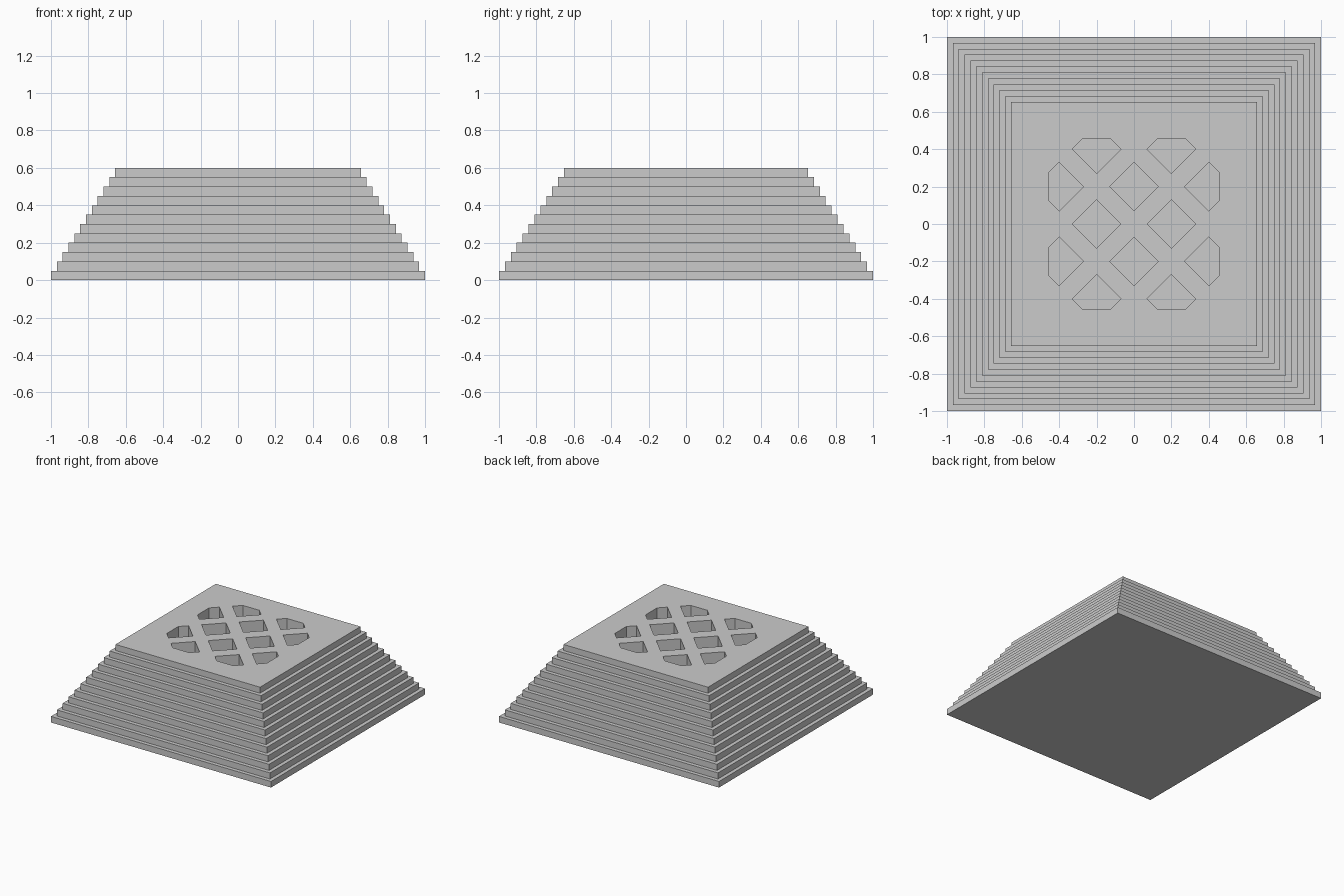
import bpy, bmesh

if "Cube" in bpy.data.objects:
    bpy.data.objects.remove(bpy.data.objects["Cube"])

STEPS, RISE = 12, 0.05
TOP_X, TOP_Y = 0.657, 0.652
PITCH, R, LIMIT, DEPTH = 0.2, 0.13, 0.455, 0.1


def make_object(name, bm):
    bmesh.ops.recalc_face_normals(bm, faces=bm.faces)
    mesh = bpy.data.meshes.new(name)
    bm.to_mesh(mesh)
    bm.free()
    obj = bpy.data.objects.new(name, mesh)
    bpy.context.collection.objects.link(obj)
    return obj


def loft(bm, rings):
    """Closed solid through a stack of matching vertex rings."""
    rings = [[bm.verts.new(p) for p in ring] for ring in rings]
    n = len(rings[0])
    for a, b in zip(rings, rings[1:]):
        for i in range(n):
            j = (i + 1) % n
            bm.faces.new((a[i], a[j], b[j], b[i]))
    bm.faces.new(rings[0][::-1])
    bm.faces.new(rings[-1])


# Terraced pyramid body
rings = []
for s in range(STEPS):
    t = s / (STEPS - 1)
    x, y = 1 - (1 - TOP_X) * t, 1 - (1 - TOP_Y) * t
    for z in (s * RISE, (s + 1) * RISE):
        rings.append([(-x, -y, z), (x, -y, z), (x, y, z), (-x, y, z)])
bm = bmesh.new()
loft(bm, rings)
body = make_object("stepped_base", bm)


# Diamond openings, with the outer ones truncated by a square boundary
def opening(cx, cy):
    pts = [(cx + R, cy), (cx, cy + R), (cx - R, cy), (cx, cy - R)]
    out = []
    for i, p in enumerate(pts):
        if max(abs(p[0]), abs(p[1])) <= LIMIT:
            out.append(p)
            continue
        # replace a point past the boundary by two points on it
        axis = 0 if abs(p[0]) > LIMIT else 1
        edge = LIMIT if p[axis] > 0 else -LIMIT
        for q in (pts[i - 1], pts[(i + 1) % 4]):
            k = (edge - q[axis]) / (p[axis] - q[axis])
            out.append(tuple(q[a] + (p[a] - q[a]) * k for a in (0, 1)))
    return out


bm = bmesh.new()
top = STEPS * RISE
for i in range(-2, 3):
    for j in range(-2, 3):
        if (i + j) % 2:
            shape = opening(i * PITCH, j * PITCH)
            loft(bm, [[(x, y, z) for x, y in shape] for z in (top - DEPTH, top + 0.1)])
cutter = make_object("lattice_cutter", bm)

# Cut the lattice into the top
mod = body.modifiers.new("lattice", "BOOLEAN")
mod.operation = "DIFFERENCE"
mod.solver = "EXACT"
mod.object = cutter
bpy.context.view_layer.objects.active = body
body.select_set(True)
bpy.ops.object.modifier_apply(modifier=mod.name)
bpy.data.objects.remove(cutter)
